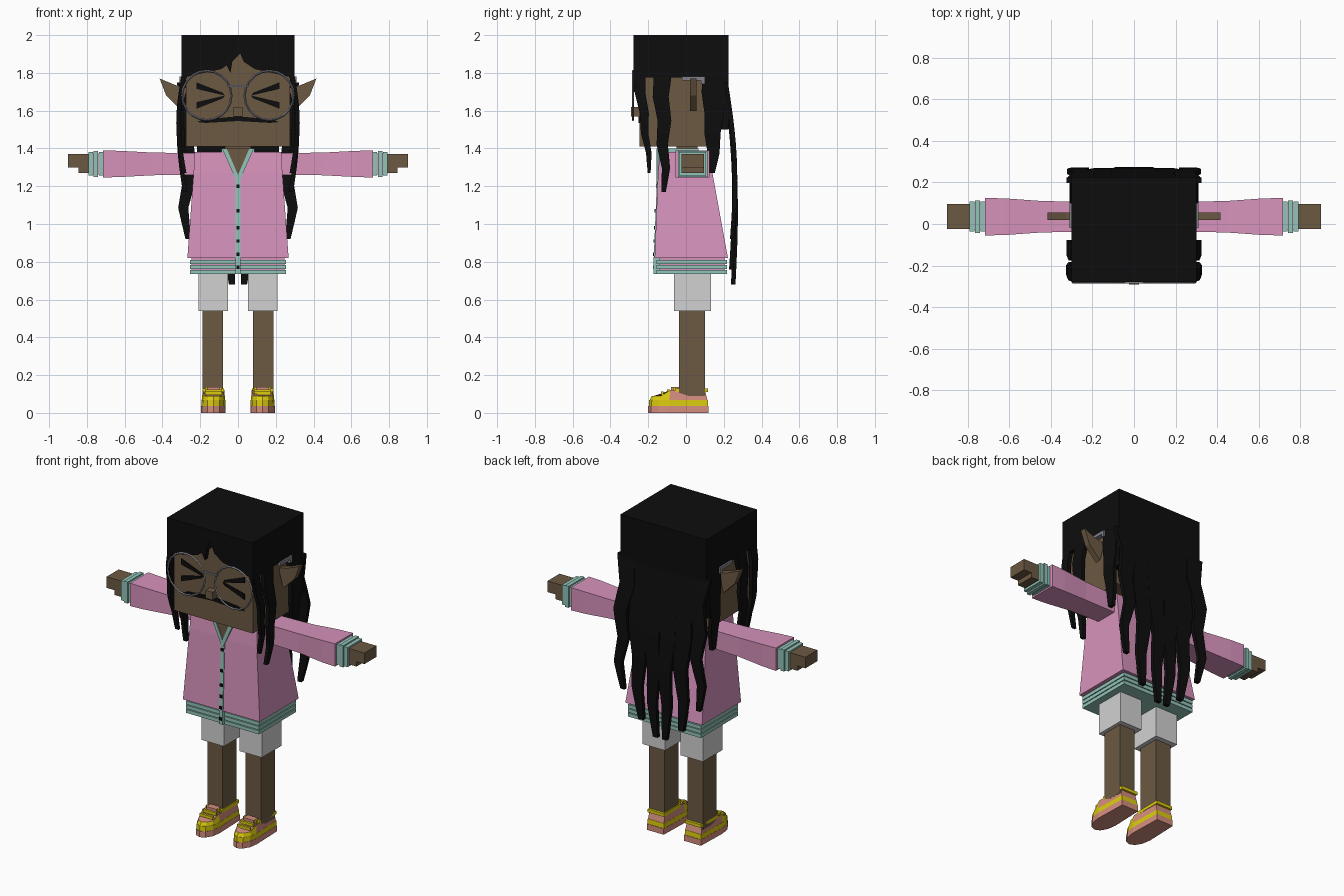
import bpy
import bmesh
from math import cos, sin, pi
from mathutils import Vector

default = bpy.data.objects.get("Cube")
if default:
    bpy.data.objects.remove(default, do_unlink=True)


def material(name, red, green, blue):
    mat = bpy.data.materials.new(name)
    mat.use_nodes = True
    colour = (red, green, blue, 1)
    mat.diffuse_color = colour
    mat.node_tree.nodes["Principled BSDF"].inputs["Base Color"].default_value = colour
    return mat


SKIN = material("brown skin", 0.15, 0.1, 0.056)
HAIR = material("black hair", 0.004, 0.004, 0.004)
PINK = material("pink jacket", 0.68, 0.29, 0.5)
TEAL = material("teal trim", 0.29, 0.55, 0.48)
WHITE = material("white shorts", 0.64, 0.64, 0.64)
YELLOW = material("yellow shoe", 0.72, 0.6, 0.005)
SALMON = material("salmon shoe", 0.66, 0.27, 0.21)
GREY = material("grey metal", 0.22, 0.22, 0.26)


def loft(name, rings, *materials, mirrored=False, rule=None):
    """Join equal-length rings of points into a closed solid."""
    bm = bmesh.new()
    loops = [[bm.verts.new(point) for point in ring] for ring in rings]
    count = len(loops[0])
    for lower, upper in zip(loops, loops[1:]):
        for i in range(count):
            j = (i + 1) % count
            bm.faces.new((lower[i], lower[j], upper[j], upper[i]))
    bm.faces.new(reversed(loops[0]))
    bm.faces.new(loops[-1])
    bmesh.ops.recalc_face_normals(bm, faces=bm.faces)
    if rule:
        for face in bm.faces:
            face.material_index = rule(face.calc_center_median())
    mesh = bpy.data.meshes.new(name)
    bm.to_mesh(mesh)
    bm.free()
    for mat in materials:
        mesh.materials.append(mat)
    obj = bpy.data.objects.new(name, mesh)
    bpy.context.collection.objects.link(obj)
    if mirrored:
        obj.modifiers.new("Mirror", "MIRROR")
    return obj


def around(centre, half):
    return centre - half, centre + half


def rect(x, y, z):
    """Horizontal rectangle from an x span and a y span."""
    return [(x[0], y[0], z), (x[1], y[0], z), (x[1], y[1], z), (x[0], y[1], z)]


def box(name, mat, x, y, z, mirrored=False):
    return loft(name, [rect(x, y, height) for height in z], mat, mirrored=mirrored)


def plate(name, mat, outline, depth, mirrored=False):
    """Extrude a front-facing (x, z) outline along y."""
    rings = [[(x, y, z) for x, z in outline] for y in depth]
    return loft(name, rings, mat, mirrored=mirrored)


def lock(name, start, end, width, sway, wide_axis="x", bulge=0.03):
    """Flat strand that zigzags along its wide axis, bulges outward and tapers."""
    steps = 10
    rings = []
    for i in range(steps + 1):
        t = i / steps
        x, y, z = Vector(start).lerp(Vector(end), t)
        zigzag = sway * cos(i * pi / 2)
        arch = bulge * sin(t * pi)
        half = width / 2 * (1.1 - t) ** 0.6
        thin = 0.012
        if wide_axis == "x":
            rings.append(rect(around(x + zigzag, half), around(y + arch, thin), z))
        else:
            rings.append(rect(around(x + arch, thin), around(y + zigzag, half), z))
    return loft(name, rings, HAIR, mirrored=True)


# Head and face
FACE = (-0.252, -0.24)
EYE_Z = 1.68
box("head", SKIN, around(0, 0.275), (-0.245, 0.17), (1.41, 1.97))
box("neck", SKIN, around(0, 0.07), (-0.05, 0.06), (1.3, 1.43))
box("nose", SKIN, around(0, 0.025), (-0.29, -0.24), (1.57, 1.62))
for part, side in (("upper", 1), ("lower", -1)):
    outer = EYE_Z + side * 0.05
    stroke = [(0.07, EYE_Z), (0.08, EYE_Z + side * 0.015),
              (0.22, outer + side * 0.02), (0.22, outer - side * 0.015)]
    plate(f"eye_{part}_strokes", HAIR, stroke, FACE, mirrored=True)
plate("mouth", HAIR, [(0, 1.57), (0.17, 1.555), (0.22, 1.54), (0.17, 1.535), (0, 1.545)],
      FACE, mirrored=True)
plate("ears", SKIN, [(0.27, 1.72), (0.33, 1.735), (0.415, 1.77), (0.38, 1.68), (0.3, 1.6)],
      (0.02, 0.056), mirrored=True)

# Glasses
for side, label in ((1, "left"), (-1, "right")):
    bpy.ops.mesh.primitive_torus_add(
        location=(side * 0.165, -0.28, EYE_Z), rotation=(pi / 2, 0, 0),
        major_segments=20, minor_segments=4, major_radius=0.13, minor_radius=0.006)
    rim = bpy.context.object
    rim.name = f"{label}_glasses_rim"
    rim.data.materials.append(GREY)
box("glasses_bridge", GREY, around(0, 0.055), around(-0.28, 0.005), around(1.73, 0.005))
box("glasses_arms", GREY, (0.28, 0.31), (-0.02, 0.1), (1.76, 1.78), mirrored=True)
box("glasses_hooks", GREY, (0.28, 0.31), (0.08, 0.1), (1.74, 1.76), mirrored=True)

# Hair cap with a parted fringe
box("hair_cap", HAIR, around(0, 0.3), (-0.235, 0.225), (1.775, 2))
box("hair_back", HAIR, around(0, 0.3), (0.15, 0.225), (1.5, 1.8))
plate("hair_fringe", HAIR, [(0, 2), (0, 1.93), (0.03, 1.86), (0.09, 1.82), (0.27, 1.78),
                            (0.3, 1.7), (0.3, 2)], (-0.278, -0.23), mirrored=True)
plate("fringe_curl", HAIR, [(0.01, 1.94), (-0.04, 1.89), (-0.06, 1.84), (-0.04, 1.8),
                            (-0.03, 1.86), (0.01, 1.9)], (-0.275, -0.24))

# Hanging strands, around the face and down the back
lock("front_locks", (0.285, -0.25, 1.8), (0.285, -0.19, 1.27), 0.06, 0.005, "y")
lock("temple_locks", (0.285, -0.13, 1.8), (0.28, -0.11, 1.17), 0.09, 0.008, "y")
lock("nape_locks", (0.285, 0.15, 1.8), (0.28, 0.14, 1.27), 0.13, 0.004, "y", 0.015)
lock("outer_back_locks", (0.25, 0.21, 1.75), (0.28, 0.245, 0.92), 0.11, 0.016)
lock("middle_back_locks", (0.155, 0.21, 1.75), (0.15, 0.24, 0.76), 0.14, 0.01)
lock("inner_back_locks", (0.055, 0.21, 1.75), (0.04, 0.25, 0.68), 0.13, 0.008)

# Jacket body and ribbed hem
loft("jacket", [rect(around(0, 0.268), (-0.166, 0.222), 0.82),
                rect(around(0, 0.235), (-0.148, 0.14), 1.27),
                rect(around(0, 0.23), (-0.138, 0.12), 1.38)], PINK)
box("hem_core", PINK, around(0, 0.245), (-0.14, 0.205), (0.745, 0.82))
for i in range(3):
    box(f"hem_band_{i}", TEAL, around(0, 0.255), (-0.155, 0.216), around(0.745 + i * 0.027, 0.011))

# Neckline, button strip and buttons
plate("neck_opening", SKIN, [(-0.07, 1.4), (0.07, 1.4), (0, 1.24)], (-0.15, -0.1))
plate("neck_trim", TEAL, [(0.085, 1.4), (0.06, 1.4), (0, 1.26), (0, 1.21)],
      (-0.156, -0.13), mirrored=True)
box("collar_sides", TEAL, (0.07, 0.088), (-0.13, 0.06), (1.37, 1.4), mirrored=True)
box("collar_back", TEAL, around(0, 0.088), (0.045, 0.065), (1.37, 1.4))
loft("button_strip", [rect(around(0, 0.013), (front, -0.13), z)
                      for front, z in ((-0.171, 0.735), (-0.171, 0.82), (-0.153, 1.25))], TEAL)
for i, z in enumerate((0.77, 0.84, 0.91, 0.98, 1.07, 1.2)):
    front = -0.171 + max(0, z - 0.82) * 0.042
    box(f"button_{i}", HAIR, around(0, 0.009), around(front, 0.005), around(z, 0.009))

# Sleeves, cuffs and hands
ARM_Y, ARM_Z = 0.035, 1.318


def arm_ring(x, half_depth, half_height):
    return [(x, ARM_Y + a * half_depth, ARM_Z + b * half_height)
            for a, b in ((-1, -1), (1, -1), (1, 1), (-1, 1))]


loft("sleeves", [arm_ring(0.2, 0.07, 0.057), arm_ring(0.45, 0.076, 0.06),
                 arm_ring(0.62, 0.088, 0.069), arm_ring(0.715, 0.09, 0.072)],
     PINK, mirrored=True)
loft("cuff_cores", [arm_ring(x, 0.065, 0.055) for x in (0.7, 0.785)], PINK, mirrored=True)
for i in range(3):
    half = 0.078 if i == 1 else 0.072
    loft(f"cuff_bands_{i}", [arm_ring(x, half, half - 0.01)
                             for x in around(0.725 + i * 0.027, 0.012)], TEAL, mirrored=True)
HAND_Y = around(ARM_Y, 0.06)
box("hands", SKIN, (0.78, 0.9), HAND_Y, (1.3, 1.37), mirrored=True)
box("palms", SKIN, (0.78, 0.845), HAND_Y, (1.27, 1.31), mirrored=True)

# Legs and shorts
box("legs", SKIN, (0.08, 0.187), (-0.038, 0.1), (0.09, 0.6), mirrored=True)
box("shorts_legs", WHITE, (0.054, 0.21), (-0.063, 0.132), (0.54, 0.78), mirrored=True)

# Shoes in layers, with a square heel and rounded toe
SHOE_X = 0.13


def shoe_ring(height, scale=1):
    arc = [i * pi / 6 for i in range(7)]
    outline = [(cos(a), -0.09 - 0.11 * sin(a)) for a in arc]
    outline += [(-0.9, 0.12), (0.9, 0.12)]
    return [(SHOE_X + 0.065 * x * scale, -0.04 + (y + 0.04) * scale, height(y))
            for x, y in outline]


def level(z):
    return lambda y: z


def shoe_top(y):
    return 0.09 if y < -0.13 else 0.12


loft("soles", [shoe_ring(level(0)), shoe_ring(level(0.037))], SALMON, mirrored=True)
loft("shoe_bands", [shoe_ring(level(0.037), 0.98), shoe_ring(level(0.068), 0.97)],
     YELLOW, mirrored=True)
loft("shoe_uppers", [shoe_ring(level(0.066), 0.96), shoe_ring(shoe_top, 0.88)],
     SALMON, YELLOW, mirrored=True, rule=lambda centre: int(centre.y < -0.11))
box("shoe_collars", YELLOW, around(SHOE_X, 0.057), (-0.055, 0.116), (0.11, 0.13), mirrored=True)
box("shoe_tongues", SALMON, around(SHOE_X, 0.035), (-0.08, -0.035), (0.1, 0.138), mirrored=True)
for i in range(3):
    box(f"laces_{i}", YELLOW, around(SHOE_X, 0.045), around(-0.125 + i * 0.032, 0.007),
        around(0.104 + i * 0.012, 0.009), mirrored=True)
